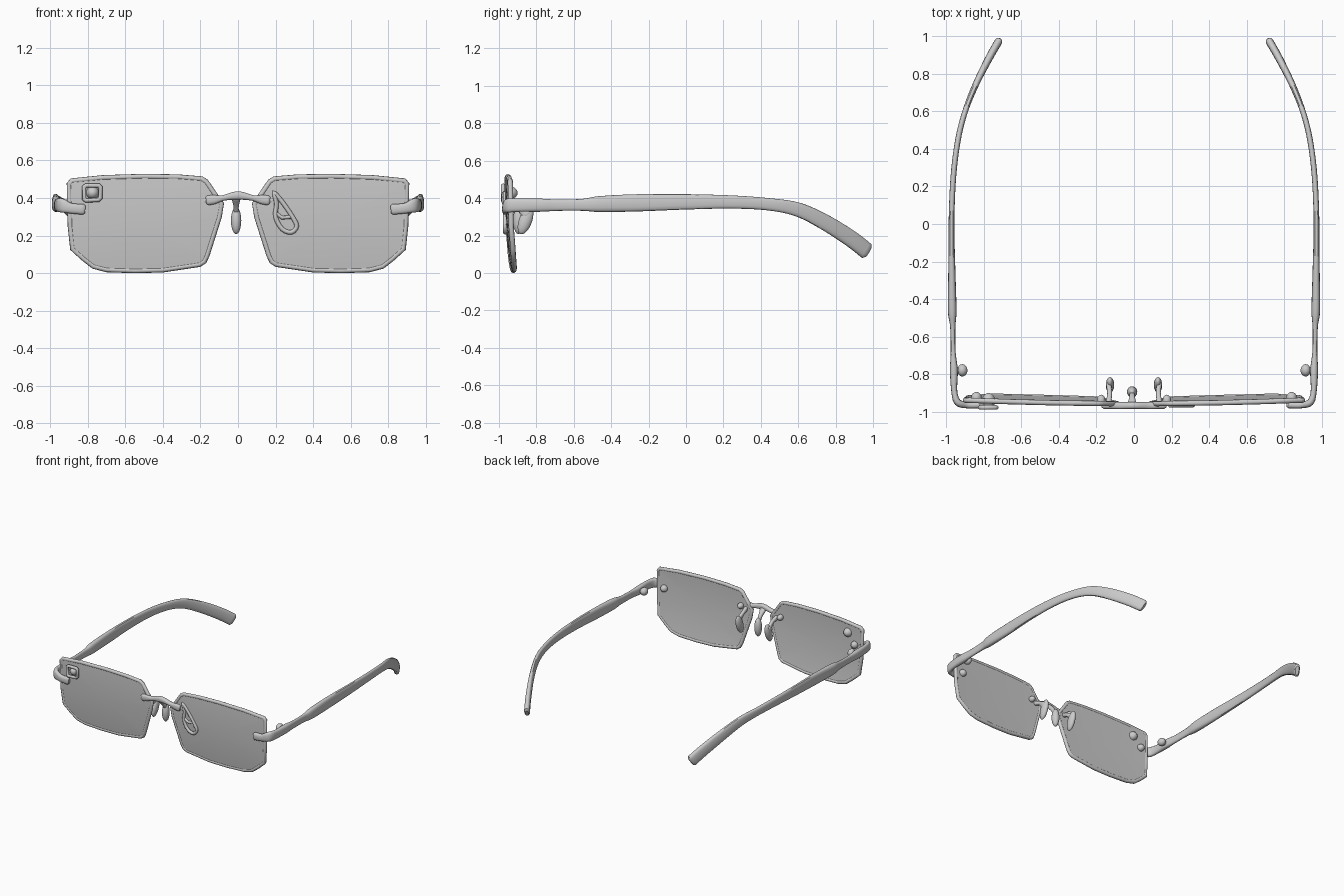
import bpy, bmesh, math
from mathutils import Vector

cube = bpy.data.objects.get("Cube")
if cube:
    bpy.data.objects.remove(cube)

grey = bpy.data.materials.new("plain_grey")
grey.use_nodes = True
COLOUR = (0.6, 0.6, 0.6, 1)
grey.diffuse_color = COLOUR
grey.node_tree.nodes["Principled BSDF"].inputs["Base Color"].default_value = COLOUR


def add_object(name, data):
    data.materials.append(grey)
    ob = bpy.data.objects.new(name, data)
    bpy.context.collection.objects.link(ob)
    return ob


def finish(name, bm):
    bmesh.ops.recalc_face_normals(bm, faces=bm.faces)
    me = bpy.data.meshes.new(name)
    bm.to_mesh(me)
    bm.free()
    ob = add_object(name, me)
    bpy.ops.object.select_all(action='DESELECT')
    ob.select_set(True)
    bpy.context.view_layer.objects.active = ob
    bpy.ops.object.shade_smooth_by_angle(angle=math.radians(40))
    return ob


def spline(pts, steps=5):
    """Catmull-Rom through tuples of any length."""
    pts = [Vector(p) for p in pts]
    out = []
    for i in range(len(pts) - 1):
        p1, p2 = pts[i], pts[i + 1]
        m1 = (p2 - pts[max(i - 1, 0)]) * 0.5
        m2 = (pts[min(i + 2, len(pts) - 1)] - p1) * 0.5
        for k in range(steps):
            t = k / steps
            out.append(p1 * (2*t**3 - 3*t*t + 1) + m1 * (t**3 - 2*t*t + t)
                       + p2 * (3*t*t - 2*t**3) + m2 * (t**3 - t*t))
    return out + [pts[-1]]


def loft(name, path, sides=16, square=0.75):
    """Rounded bar through (x, y, z, width, height) stations."""
    st = spline(path)
    rows = []
    for i, s in enumerate(st):
        tan = (st[min(i + 1, len(st) - 1)] - st[max(i - 1, 0)])
        tan = Vector(tan[:3]).normalized()
        pos = Vector(s[:3])
        row = (pos, tan, s[3], s[4])
        end = min(s[3], s[4]) * 0.3
        cap = (pos + tan * (end if i else -end), tan, s[3] * 0.6, s[4] * 0.7)
        rows += [cap, row] if i == 0 else [row, cap] if i == len(st) - 1 else [row]
    bm = bmesh.new()
    rings = []
    for pos, tan, w, h in rows:
        side = tan.cross(Vector((0, 0, 1))).normalized()
        up = side.cross(tan)
        ring = []
        for k in range(sides):
            a = math.tau * k / sides
            c, s = math.cos(a), math.sin(a)
            u = math.copysign(abs(c) ** square, c) * w / 2
            v = math.copysign(abs(s) ** square, s) * h / 2
            ring.append(bm.verts.new(pos + side * u + up * v))
        rings.append(ring)
    for a, b in zip(rings, rings[1:]):
        for k in range(sides):
            j = (k + 1) % sides
            bm.faces.new((a[k], a[j], b[j], b[k]))
    bm.faces.new(rings[0])
    bm.faces.new(rings[-1])
    return finish(name, bm)


def blob(name, centre, size, tilt=0):
    bm = bmesh.new()
    bmesh.ops.create_uvsphere(bm, u_segments=16, v_segments=10, radius=0.5)
    for v in bm.verts:
        v.co = Vector(v.co[i] * size[i] for i in range(3))
    ob = finish(name, bm)
    ob.location = centre
    ob.rotation_euler.x = tilt
    return ob


def wire(name, pts, radius, closed=True):
    cu = bpy.data.curves.new(name, 'CURVE')
    cu.dimensions = '3D'
    cu.bevel_depth = radius
    cu.bevel_resolution = 2
    cu.use_fill_caps = True
    sp = cu.splines.new('POLY')
    sp.points.add(len(pts) - 1)
    for p, co in zip(sp.points, pts):
        p.co = (*co, 1)
    sp.use_cyclic_u = closed
    sp.use_smooth = True
    return add_object(name, cu)


def lens_y(x, z):
    """Wrapped, slightly tilted lens surface."""
    return (-0.926 - 0.03 * z / 0.52 + 0.018 * ((abs(x) - 0.1) / 0.8) ** 2
            - 0.012 * (1 - ((z - 0.26) / 0.26) ** 2))


OUTLINE = [(0.9, 0.475), (0.885, 0.492), (0.72, 0.508), (0.5, 0.515), (0.32, 0.512),
           (0.195, 0.502), (0.17, 0.487), (0.125, 0.42), (0.088, 0.37), (0.1, 0.3),
           (0.165, 0.095), (0.18, 0.062), (0.205, 0.046), (0.4, 0.017), (0.55, 0.013),
           (0.7, 0.018), (0.77, 0.036), (0.82, 0.075), (0.882, 0.13), (0.894, 0.25)]


def lens(name, sx):
    bm = bmesh.new()
    layers = []
    for off in (-0.01, 0.01):
        rings = []
        for f in (1, 0.85, 0.65, 0.4, 0.15):
            ring = []
            for x, z in OUTLINE:
                px, pz = 0.5 + (x - 0.5) * f, 0.27 + (z - 0.27) * f
                ring.append(bm.verts.new((sx * px, lens_y(px, pz) + off, pz)))
            rings.append(ring)
        layers.append(rings)
        for a, b in zip(rings, rings[1:]):
            bmesh.ops.bridge_loops(bm, edges=[
                bm.edges.get((r[k - 1], r[k])) or bm.edges.new((r[k - 1], r[k]))
                for r in (a, b) for k in range(len(r))])
        bm.faces.new(rings[-1])
    front, back = layers[0][0], layers[1][0]
    for k in range(len(front)):
        bm.faces.new((front[k - 1], front[k], back[k], back[k - 1]))
    finish(name, bm)


# Lens clip, corner, hinge, arm and ear tip as one continuous bar
ARM = [(0.825, -0.965, 0.34, 0.035, 0.058), (0.89, -0.965, 0.345, 0.035, 0.055),
       (0.94, -0.95, 0.36, 0.038, 0.075), (0.958, -0.89, 0.362, 0.032, 0.07),
       (0.96, -0.78, 0.362, 0.042, 0.07), (0.964, -0.68, 0.362, 0.026, 0.06),
       (0.966, -0.55, 0.364, 0.028, 0.064), (0.969, -0.46, 0.368, 0.046, 0.085),
       (0.971, -0.25, 0.375, 0.038, 0.092), (0.973, 0, 0.38, 0.031, 0.082),
       (0.963, 0.25, 0.379, 0.03, 0.07), (0.938, 0.45, 0.366, 0.03, 0.066),
       (0.9, 0.6, 0.338, 0.03, 0.076), (0.845, 0.74, 0.272, 0.034, 0.086),
       (0.775, 0.88, 0.184, 0.04, 0.092), (0.727, 0.965, 0.118, 0.042, 0.092)]

for side, sx in (("left", 1), ("right", -1)):
    lens(side + "_lens", sx)
    wire(side + "_lens_rim", [(sx * x, lens_y(x, z), z) for x, z in OUTLINE], 0.014)
    loft(side + "_temple_arm", [(sx * p[0], *p[1:]) for p in ARM])
    # Hinge knob and rivets on the inner faces
    blob(side + "_hinge_knob", (sx * 0.915, -0.78, 0.362), (0.055, 0.066, 0.06))
    loft(side + "_hinge_stem", [(sx * 0.96, -0.78, 0.362, 0.04, 0.04),
                                (sx * 0.915, -0.78, 0.362, 0.03, 0.03)])
    blob(side + "_clip_rivet", (sx * 0.84, -0.925, 0.35), (0.055, 0.06, 0.055))
    blob(side + "_bridge_rivet", (sx * 0.175, -0.94, 0.385), (0.045, 0.06, 0.045))
    # Nose pad on its bent support
    loft(side + "_pad_support", [(sx * 0.135, -0.95, 0.37, 0.03, 0.035),
                                 (sx * 0.13, -0.9, 0.35, 0.025, 0.03),
                                 (sx * 0.135, -0.85, 0.31, 0.03, 0.05)])
    blob(side + "_nose_pad", (sx * 0.128, -0.858, 0.28), (0.045, 0.07, 0.155), -0.35)

# Bridge with swollen ends and a small central arch
half = [(0.02, 0.412, 0.042), (0.08, 0.4, 0.03), (0.125, 0.392, 0.048), (0.16, 0.388, 0.052)]
loft("bridge", [(sx * x, -0.968, z, 0.036, h) for sx, row in ((-1, half[::-1]), (1, half))
                for x, z, h in row])
blob("centre_nose_pad", (-0.01, -0.895, 0.28), (0.055, 0.06, 0.145))
loft("centre_pad_stem", [(-0.01, -0.96, 0.4, 0.05, 0.03), (-0.01, -0.925, 0.36, 0.03, 0.03),
                         (-0.01, -0.9, 0.32, 0.025, 0.025)])

# Small square frame on the right lens, with its backing knob
wire("square_frame", [(x, -0.978, z) for x, z in (
    (-0.82, 0.395), (-0.81, 0.387), (-0.745, 0.39), (-0.733, 0.4),
    (-0.733, 0.458), (-0.743, 0.467), (-0.81, 0.467), (-0.82, 0.458))], 0.012)
blob("square_frame_backing", (-0.775, -0.945, 0.428), (0.07, 0.09, 0.07))

# Raised loop ornament on the left lens
loop = spline([(0.19, 0.43), (0.205, 0.37), (0.2, 0.3), (0.235, 0.235), (0.285, 0.217),
               (0.313, 0.25), (0.29, 0.3), (0.25, 0.36), (0.215, 0.405), (0.19, 0.43)], 3)
wire("loop_ornament", [(x, -0.967, z) for x, z in loop[:-1]], 0.012)
wire("loop_crossbar", [(0.2, -0.965, 0.32), (0.235, -0.967, 0.295), (0.29, -0.965, 0.3)],
     0.01, False)
